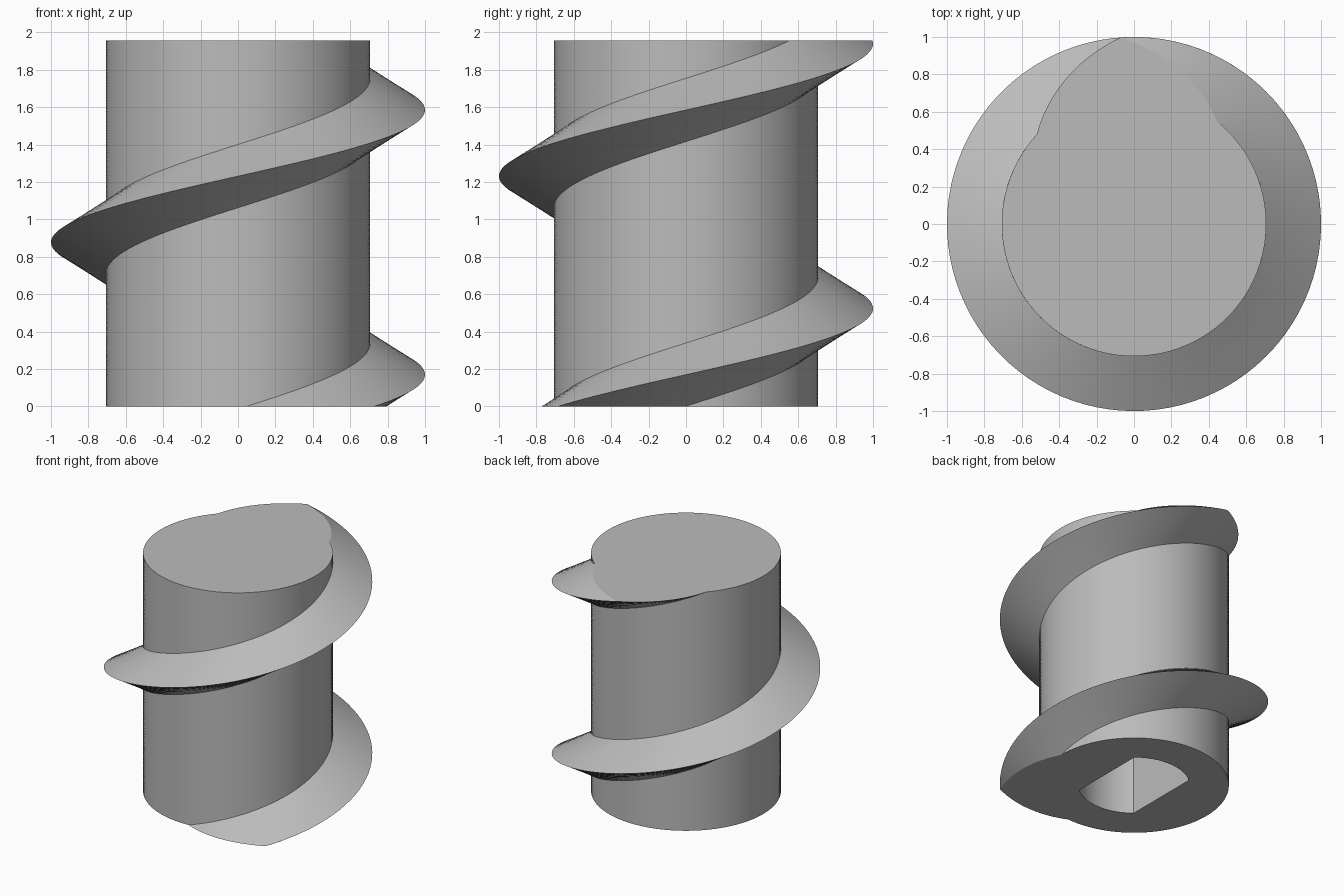
import bpy, bmesh
from math import pi, sin, cos, tan, acos, radians

default = bpy.data.objects.get("Cube")
if default:
    bpy.data.objects.remove(default, do_unlink=True)

CORE, TIP = 0.707, 1.0          # core and thread radii
HEIGHT, PITCH = 1.955, 1.415
START = radians(-43.2)          # direction of the thread crest at the base
HALF = (TIP - CORE) * tan(radians(30)) / PITCH * 2 * pi   # half angle of the thread section
BORE, FLAT, DEPTH = 0.415, 0.265, 1.2
FLANK, BODY, STEPS = 12, 72, 132

grey = bpy.data.materials.new("plain grey")
grey.use_nodes = True
colour = (0.5, 0.5, 0.5, 1)
grey.diffuse_color = colour
grey.node_tree.nodes["Principled BSDF"].inputs["Base Color"].default_value = colour

# Horizontal section: round core with a pointed lobe, as (angle, radius)
section = []
for i in range(2 * FLANK):
    t = i / FLANK - 1
    section.append((t * HALF, TIP - (TIP - CORE) * abs(t)))
for i in range(BODY):
    section.append((HALF + (2 * pi - 2 * HALF) * i / BODY, CORE))
creases = {0, FLANK, 2 * FLANK}   # both roots and the crest

bm = bmesh.new()


def ring(points, z):
    return [bm.verts.new((x, y, z)) for x, y in points]


def skin(a, b):
    for i in range(len(a)):
        j = (i + 1) % len(a)
        bm.faces.new((a[i], a[j], b[j], b[i])).smooth = True


def loop_edges(loop):
    edges = [bm.edges.get((loop[i - 1], loop[i])) for i in range(len(loop))]
    for e in edges:
        e.smooth = False
    return edges


# Threaded body: the section twisted upwards
rings = []
for s in range(STEPS + 1):
    z = HEIGHT * s / STEPS
    turn = START + 2 * pi * z / PITCH
    rings.append(ring([(r * cos(a + turn), r * sin(a + turn)) for a, r in section], z))
for low, high in zip(rings, rings[1:]):
    skin(low, high)
    for i in creases:
        bm.edges.get((low[i], high[i])).smooth = False
bm.faces.new(rings[-1])
loop_edges(rings[-1])

# Blind bore with two flats
corner = acos(FLAT / BORE)
arc = [corner + (pi - 2 * corner) * i / 20 for i in range(21)]
outline = [(BORE * cos(a + k), BORE * sin(a + k)) for k in (0, pi) for a in arc]
mouth, end = ring(outline, 0), ring(outline, DEPTH)
skin(mouth, end)
bm.faces.new(end)
loop_edges(end)
for i in (0, 20, 21, 41):
    bm.edges.get((mouth[i], end[i])).smooth = False

# Base face around the bore
rim = loop_edges(rings[0]) + loop_edges(mouth)
bmesh.ops.triangle_fill(bm, use_beauty=True, edges=rim, normal=(0, 0, -1))

bmesh.ops.recalc_face_normals(bm, faces=bm.faces)
mesh = bpy.data.meshes.new("threaded_core")
bm.to_mesh(mesh)
bm.free()
mesh.materials.append(grey)
screw = bpy.data.objects.new("threaded_core", mesh)
bpy.context.collection.objects.link(screw)
